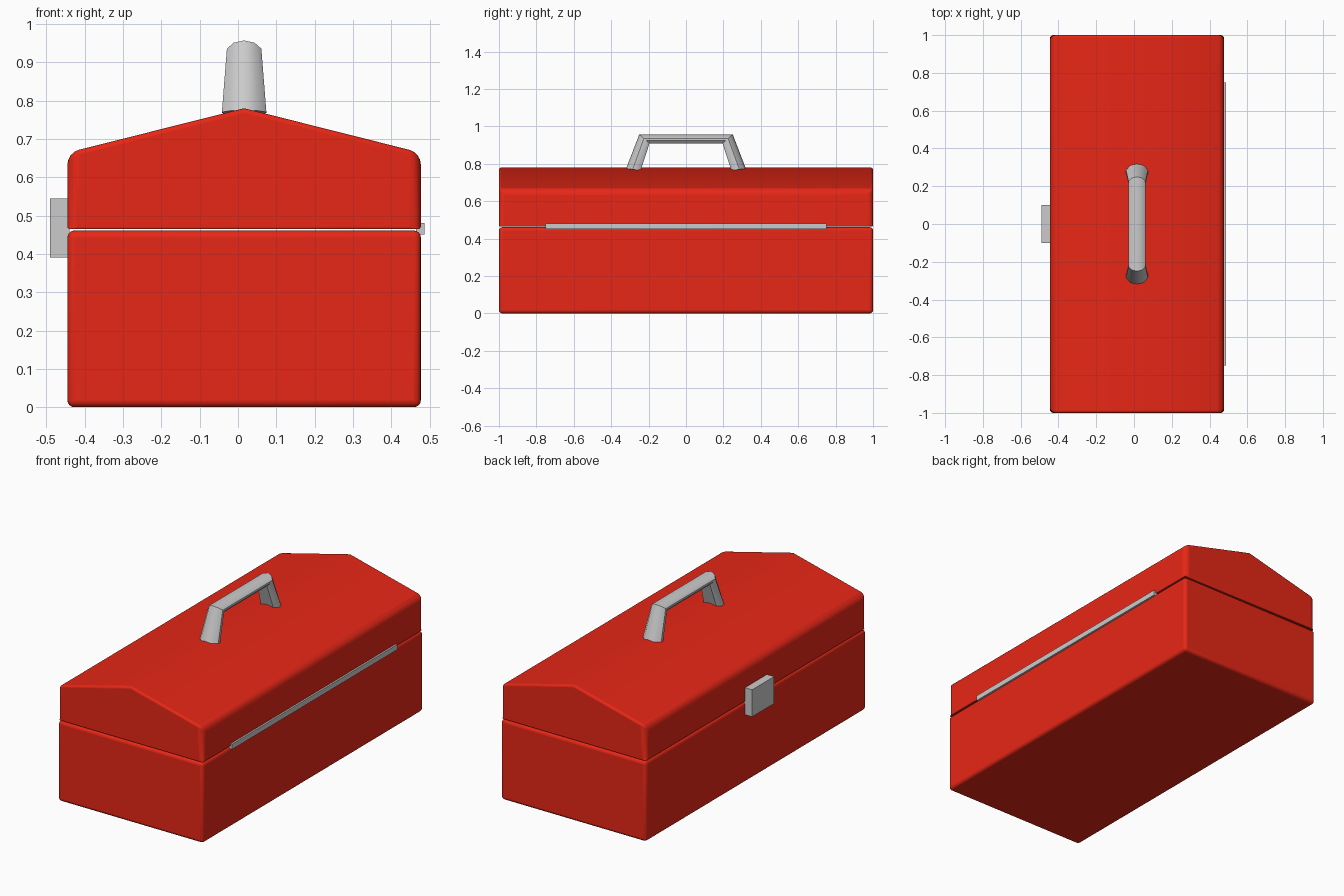
import bpy, bmesh

if "Cube" in bpy.data.objects:
    bpy.data.objects.remove(bpy.data.objects["Cube"])

CX = 0.016      # the box is slightly off-centre because of latch and hinge
HW = 0.461      # half width of the box

red = bpy.data.materials.new("red_paint")
red.diffuse_color = (0.8, 0.02, 0.008, 1)
red.use_nodes = True
red.node_tree.nodes["Principled BSDF"].inputs["Base Color"].default_value = red.diffuse_color


def finish(bm, name, mat=None, angle=0.6):
    bmesh.ops.recalc_face_normals(bm, faces=bm.faces)
    mesh = bpy.data.meshes.new(name)
    bm.to_mesh(mesh)
    bm.free()
    ob = bpy.data.objects.new(name, mesh)
    bpy.context.collection.objects.link(ob)
    if mat:
        mesh.materials.append(mat)
    bpy.ops.object.select_all(action='DESELECT')
    bpy.context.view_layer.objects.active = ob
    ob.select_set(True)
    bpy.ops.object.shade_smooth_by_angle(angle=angle)
    return ob


def loft(rings):
    """Skin closed rings of points and cap both ends."""
    bm = bmesh.new()
    vs = [[bm.verts.new(p) for p in ring] for ring in rings]
    n = len(rings[0])
    for a, b in zip(vs, vs[1:]):
        for i in range(n):
            bm.faces.new((a[i], a[(i + 1) % n], b[(i + 1) % n], b[i]))
    bm.faces.new(vs[0])
    bm.faces.new(vs[-1][::-1])
    return bm


def prism(profile, y0, y1):
    return loft([[(x, y, z) for x, z in profile] for y in (y0, y1)])


def box(x0, x1, z0, z1, y):
    return prism([(x0, z0), (x1, z0), (x1, z1), (x0, z1)], -y, y)


def weighted_bevel(bm, name, width, weight):
    """Bevel modifier whose edge weights come from weight(edge)."""
    layer = bm.edges.layers.float.new("bevel_weight_edge")
    for e in bm.edges:
        e[layer] = weight(e)
    ob = finish(bm, name, red)
    mod = ob.modifiers.new("bevel", 'BEVEL')
    mod.limit_method = 'WEIGHT'
    mod.width = width
    mod.segments = 4
    # keep the bevel ahead of the smoothing
    with bpy.context.temp_override(object=ob, active_object=ob):
        bpy.ops.object.modifier_move_to_index(modifier="bevel", index=0)
    return ob


# Lower box
weighted_bevel(box(CX - HW, CX + HW, 0, 0.461, 1), "box_body", 0.018, lambda e: 1.0)

# Gabled lid: soft eaves and corners, crisp ridge, tight lower rim
lid_profile = [(CX - HW, 0.465), (CX + HW, 0.465), (CX + HW, 0.664),
               (CX, 0.78), (CX - HW, 0.664)]


def lid_weight(e):
    zs = [v.co.z for v in e.verts]
    if min(zs) > 0.77:
        return 0.0          # ridge
    if max(zs) < 0.5:
        return 0.2          # lower rim
    if max(zs) > 0.77:
        return 0.4          # gable slopes
    return 1.0


weighted_bevel(prism(lid_profile, -1, 1), "lid", 0.03, lid_weight)

# Latch plate and long hinge strip
finish(box(-0.49, -0.44, 0.39, 0.545, 0.1), "latch")
finish(box(0.465, 0.487, 0.45, 0.48, 0.75), "hinge")

# Handle: domed section swept along a trapezoid; each station has outer and inner (y, z)
section = [(1, 0.1), (0.6, 0.75), (0, 1), (-0.6, 0.75), (-1, 0.1),
           (-1, -0.35), (-0.7, -1), (0.7, -1), (1, -0.35)]
half = [((0.32, 0.775), (0.243, 0.764), 0.058), ((0.25, 0.957), (0.195, 0.909), 0.045)]
stations = [((-o[0], o[1]), (-i[0], i[1]), w) for o, i, w in half] + half[::-1]
rings = []
for o, i, w in stations:
    ring = []
    for u, v in section:
        t = (v + 1) / 2
        ring.append((CX + u * w, i[0] + (o[0] - i[0]) * t, i[1] + (o[1] - i[1]) * t))
    rings.append(ring)
finish(loft(rings), "handle")
